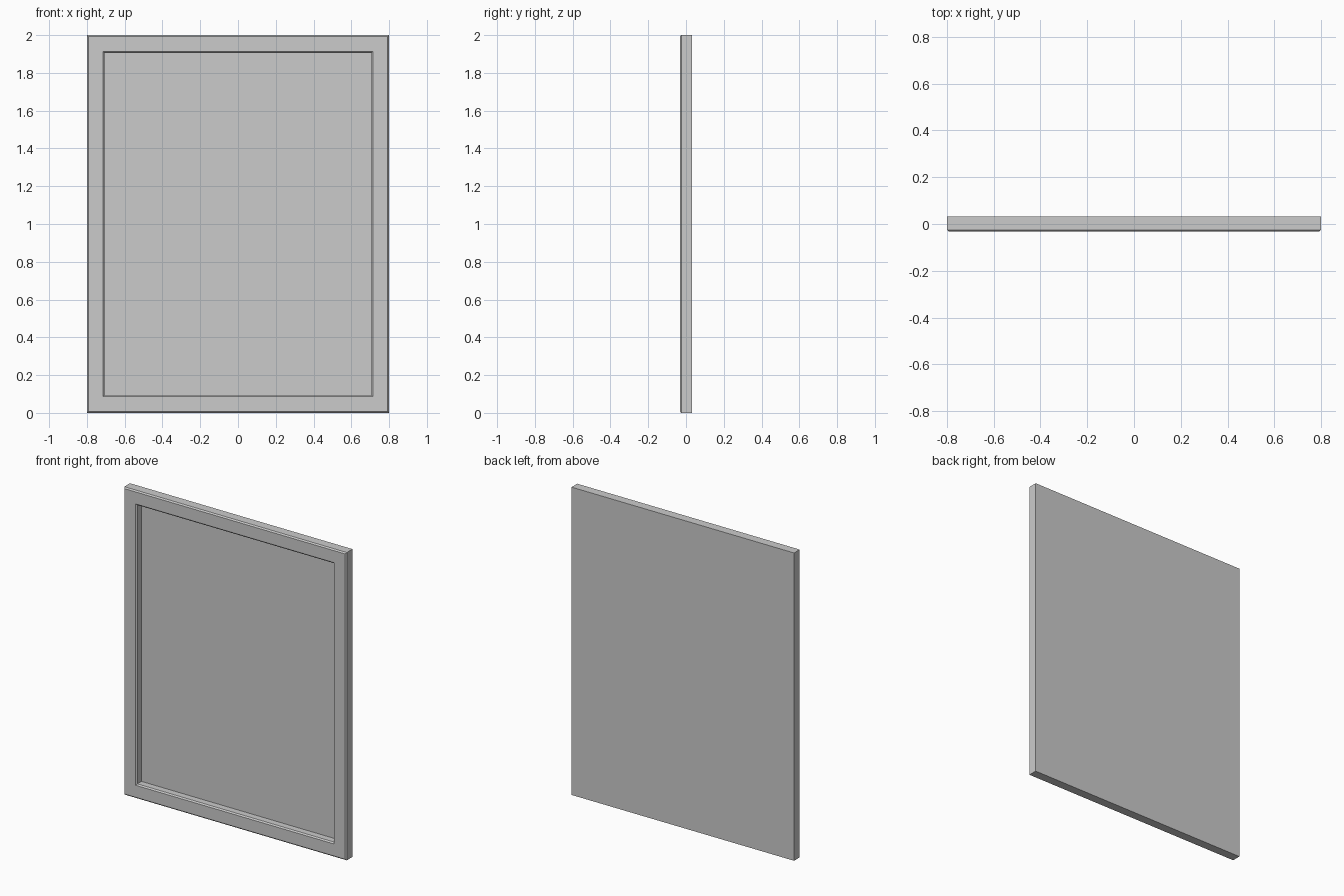
import bpy, bmesh

if "Cube" in bpy.data.objects:
    bpy.data.objects.remove(bpy.data.objects["Cube"])

W, H, D = 1.6, 2.0, 0.066      # overall width, height, depth
BORDER, BEV, RECESS = 0.09, 0.008, 0.05
FRONT, BACK = -D / 2, D / 2

# Moulding profile from back edge to recess floor: (inset from outer edge, y)
profile = [
    (0, BACK),
    (0, FRONT + BEV),
    (BEV, FRONT),
    (BORDER - BEV / 2, FRONT),
    (BORDER + BEV / 2, FRONT + BEV),
    (BORDER + BEV / 2, FRONT + RECESS),
]


def ring(bm, inset, y):
    x = W / 2 - inset
    return [bm.verts.new(p) for p in ((-x, y, inset), (x, y, inset),
                                      (x, y, H - inset), (-x, y, H - inset))]


# Mitred frame: bridge rectangular rings, cap the back and the recessed panel
bm = bmesh.new()
rings = [ring(bm, i, y) for i, y in profile]
for a, b in zip(rings, rings[1:]):
    for k in range(4):
        n = (k + 1) % 4
        bm.faces.new((a[k], a[n], b[n], b[k]))
bm.faces.new(rings[0][::-1])
bm.faces.new(rings[-1])
bmesh.ops.recalc_face_normals(bm, faces=bm.faces)

mesh = bpy.data.meshes.new("picture_frame")
bm.to_mesh(mesh)
bm.free()
bpy.context.collection.objects.link(bpy.data.objects.new("picture_frame", mesh))
